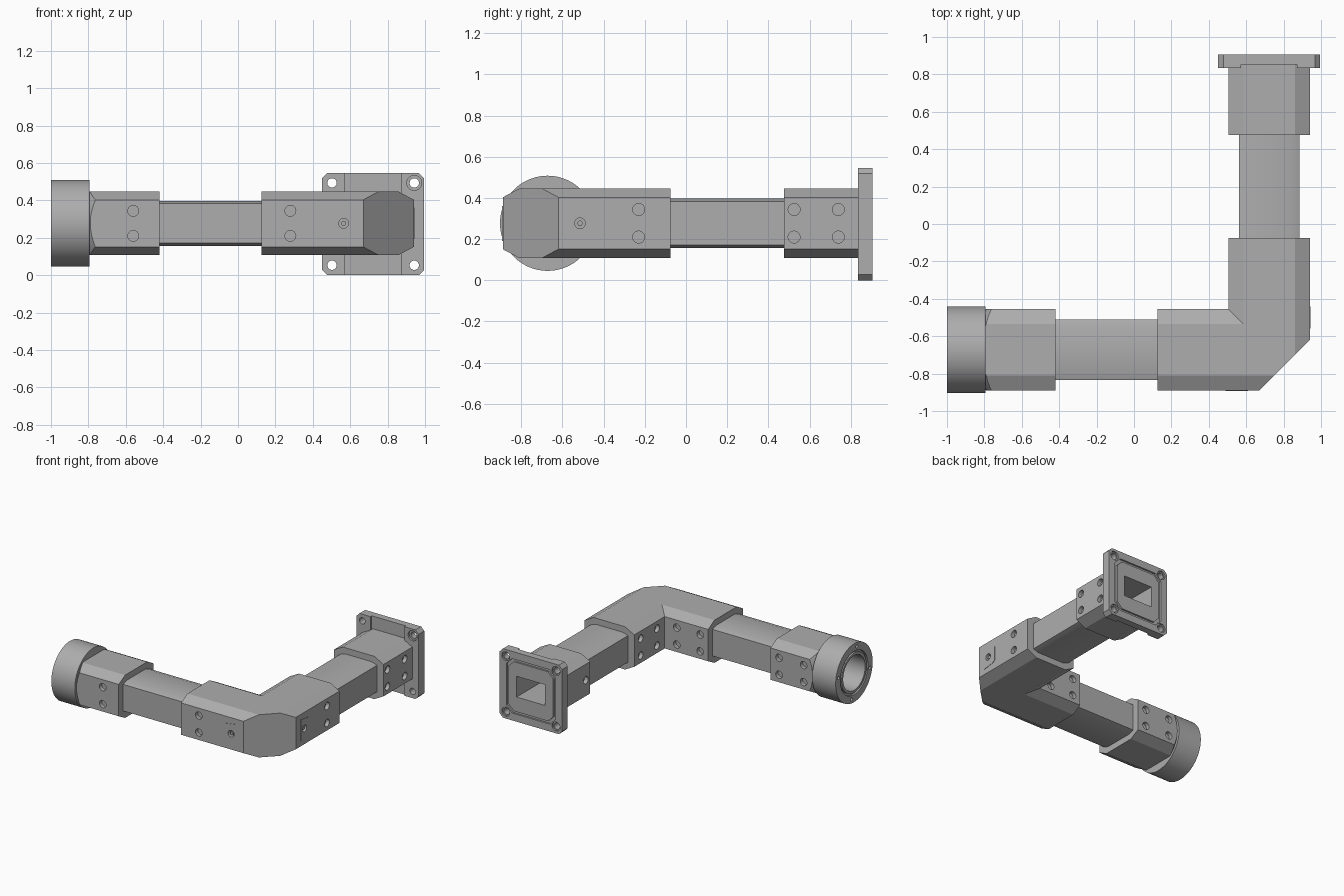
import bpy, bmesh, math
from mathutils import Vector, Matrix

if "Cube" in bpy.data.objects:
    bpy.data.objects.remove(bpy.data.objects["Cube"])

CX, CY, CZ = 0.7225, -0.6725, 0.277   # axes of the two arms and their height
HALF_W, HALF_H = 0.2175, 0.169        # sleeve half sizes
FACE_Z = (0.21, 0.344)                # heights of paired screw holes

grey = bpy.data.materials.new("satin grey metal")
grey.use_nodes = True
grey.diffuse_color = (0.42, 0.42, 0.42, 1)
grey.node_tree.nodes["Principled BSDF"].inputs["Base Color"].default_value = (0.42, 0.42, 0.42, 1)


def finish(name, bm):
    bmesh.ops.recalc_face_normals(bm, faces=bm.faces)
    mesh = bpy.data.meshes.new(name)
    bm.to_mesh(mesh)
    bm.free()
    mesh.materials.append(grey)
    obj = bpy.data.objects.new(name, mesh)
    bpy.context.collection.objects.link(obj)
    return obj


def loft_mesh(stations):
    bm = bmesh.new()
    rings = [[bm.verts.new(p) for p in s] for s in stations]
    n = len(rings[0])
    for a, b in zip(rings, rings[1:]):
        for i in range(n):
            j = (i + 1) % n
            bm.faces.new((a[i], a[j], b[j], b[i]))
    bm.faces.new(rings[0])
    bm.faces.new(rings[-1])
    return bm


def octagon(w, h, cw, ch):
    return [(w, ch - h), (w, h - ch), (w - cw, h), (cw - w, h),
            (-w, h - ch), (-w, ch - h), (cw - w, -h), (w - cw, -h)]


def rectangle(w, h):
    return [(w, -h), (w, h), (-w, h), (-w, -h)]


def prism(name, axis, profile, start, end, z=CZ):
    def place(t, u, v):
        return (t, CY - u, z + v) if axis == "x" else (CX + u, t, z + v)
    return finish(name, loft_mesh([[place(t, u, v) for u, v in profile] for t in (start, end)]))


def cylinder(name, axis, center, r, length, r2=None, segments=24):
    bm = bmesh.new()
    bmesh.ops.create_cone(bm, cap_ends=True, segments=segments, radius1=r,
                          radius2=r if r2 is None else r2, depth=length)
    turn = Vector((0, 0, 1)).rotation_difference(
        Vector((1, 0, 0)) if axis == "x" else Vector((0, 1, 0))).to_matrix().to_4x4()
    bmesh.ops.transform(bm, matrix=Matrix.Translation(center) @ turn, verts=bm.verts)
    return finish(name, bm)


def combine(obj, tool, operation="DIFFERENCE", keep=False):
    tool.hide_render = True
    mod = obj.modifiers.new("cut", "BOOLEAN")
    mod.operation, mod.solver, mod.object = operation, "EXACT", tool
    bpy.context.view_layer.update()
    graph = bpy.context.evaluated_depsgraph_get()
    mesh = bpy.data.meshes.new_from_object(obj.evaluated_get(graph))
    obj.modifiers.clear()
    obj.data = mesh
    if not keep:
        bpy.data.objects.remove(tool)


def drill(obj, axis, spots, r=0.029, depth=0.03):
    for p in spots:
        combine(obj, cylinder("drill", axis, p, r, depth * 2))


sleeve = octagon(HALF_W, HALF_H, 0.08, 0.043)
tube = octagon(0.162, 0.12, 0.045, 0.015)
FRONT, BACK = CY - HALF_W, CY + HALF_W
INNER, OUTER = CX - HALF_W, CX + HALF_W

# Straight tubes between the sleeves
tube_x = prism("cross_tube", "x", tube, -0.42, 0.125)
tube_y = prism("rear_tube", "y", tube, -0.075, 0.475)

# Mitred elbow with its outer corner sliced off
bm = loft_mesh([[(0.125, CY - u, CZ + v) for u, v in sleeve],
                [(CX + u, CY - u, CZ + v) for u, v in sleeve],
                [(CX + u, -0.075, CZ + v) for u, v in sleeve]])
cut = bmesh.ops.bisect_plane(bm, geom=bm.verts[:] + bm.edges[:] + bm.faces[:],
                             plane_co=(0.67, -0.89, 0), plane_no=(1, -1, 0), clear_outer=True)
bmesh.ops.holes_fill(bm, edges=[e for e in bm.edges if e.is_boundary])
elbow = finish("elbow", bm)

# Screw holes on all four side walls of the elbow
drill(elbow, "y", [(0.28, FRONT, z) for z in FACE_Z])
drill(elbow, "y", [(x, BACK, z) for x in (0.195, 0.40) for z in FACE_Z])
drill(elbow, "x", [(OUTER, -0.23, z) for z in FACE_Z])
drill(elbow, "x", [(INNER, y, z) for y in (-0.155, -0.36) for z in FACE_Z])
drill(elbow, "y", [(0.565, FRONT, CZ)], 0.026)
drill(elbow, "x", [(OUTER, -0.515, CZ)], 0.026)

# Thin tapered tabs around the centre screws of the elbow
tab = [(0.61, -0.085), (0.61, 0.085), (0.51, 0.07), (0.49, 0.055), (0.49, -0.055), (0.51, -0.07)]
tab_front = finish("front_tab", loft_mesh(
    [[(x, FRONT + d, CZ + v) for x, v in tab] for d in (-0.003, 0.003)]))
tab_side = finish("side_tab", loft_mesh(
    [[(OUTER + d, 0.05 - x, CZ + v) for x, v in tab] for d in (-0.003, 0.003)]))
drill(tab_front, "y", [(0.565, FRONT, CZ)], 0.026)
drill(tab_side, "x", [(OUTER, -0.515, CZ)], 0.026)
cylinder("front_screw", "y", (0.565, FRONT + 0.02, CZ), 0.013, 0.03)
cylinder("side_screw", "x", (OUTER - 0.02, -0.515, CZ), 0.013, 0.03)

# Sleeve next to the round coupling, turned down to a cone at its end
sleeve_x = prism("coupling_sleeve", "x", sleeve, -0.80, -0.42)
combine(sleeve_x, cylinder("cone", "x", (-0.60, CY, CZ), 0.205, 0.40, 0.70, 64), "INTERSECT")
drill(sleeve_x, "y", [(-0.56, FRONT, z) for z in FACE_Z])
drill(sleeve_x, "y", [(x, BACK, z) for x in (-0.495, -0.71) for z in FACE_Z])

# Sleeve next to the square flange
sleeve_y = prism("flange_sleeve", "y", sleeve, 0.475, 0.86)
drill(sleeve_y, "x", [(OUTER, y, z) for y in (0.525, 0.74) for z in FACE_Z])
drill(sleeve_y, "x", [(INNER, 0.53, CZ)])

# Round coupling with seal groove and small face holes
coupling = cylinder("round_coupling", "x", (-0.8975, CY, CZ), 0.231, 0.205, segments=96)
groove = cylinder("groove", "x", (-1, CY, CZ), 0.172, 0.03, segments=64)
combine(groove, cylinder("core", "x", (-1, CY, CZ), 0.157, 0.1, segments=64))
combine(coupling, groove)
ring_angles = [math.radians(10 + 90 * i) for i in range(4)]
drill(coupling, "x", [(-1, CY + 0.2 * math.cos(a), CZ + 0.2 * math.sin(a))
                      for a in ring_angles], 0.013)

# Square flange with corner holes, front channel and rear seal groove
FZ = 0.273
flange = prism("square_flange", "y", octagon(0.2725, 0.273, 0.028, 0.028), 0.835, 0.906, FZ)
combine(flange, prism("channel", "y", rectangle(0.15, 0.4), 0.80, 0.852, FZ))
groove = prism("groove", "y", octagon(0.215, 0.215, 0.05, 0.05), 0.892, 0.95, FZ)
combine(groove, prism("core", "y", octagon(0.195, 0.195, 0.045, 0.045), 0.85, 1.0, FZ))
combine(flange, groove)
corners = [(CX + sx * 0.22, FZ + sz * 0.22) for sx in (-1, 1) for sz in (-1, 1)]
drill(flange, "y", [(x, 0.87, z) for x, z in corners], 0.025, 0.1)
drill(flange, "y", [(x, 0.906, z) for x, z in corners], 0.035, 0.012)
drill(flange, "y", [(*corners[-1][:1], 0.835, corners[-1][1])], 0.04, 0.015)

# Rectangular duct and round bore running through the whole assembly
duct_x = prism("duct_x", "x", rectangle(0.125, 0.082), -0.9, 0.70)
duct_y = prism("duct_y", "y", rectangle(0.125, 0.082), -0.66, 1.0)
bore = cylinder("bore", "x", (-0.9, CY, CZ), 0.137, 0.4, segments=64)
for obj, tools in ((tube_x, [duct_x]), (tube_y, [duct_y]), (elbow, [duct_x, duct_y]),
                   (sleeve_x, [bore, duct_x]), (sleeve_y, [duct_y]),
                   (flange, [duct_y]), (coupling, [bore])):
    for tool in tools:
        combine(obj, tool, keep=True)
for tool in (duct_x, duct_y, bore):
    bpy.data.objects.remove(tool)

# Smooth round walls while keeping the hard edges crisp
bpy.ops.object.select_all(action="DESELECT")
for obj in bpy.context.collection.objects:
    if obj.type == "MESH":
        obj.select_set(True)
        bpy.context.view_layer.objects.active = obj
bpy.ops.object.shade_smooth_by_angle(angle=math.radians(20))
